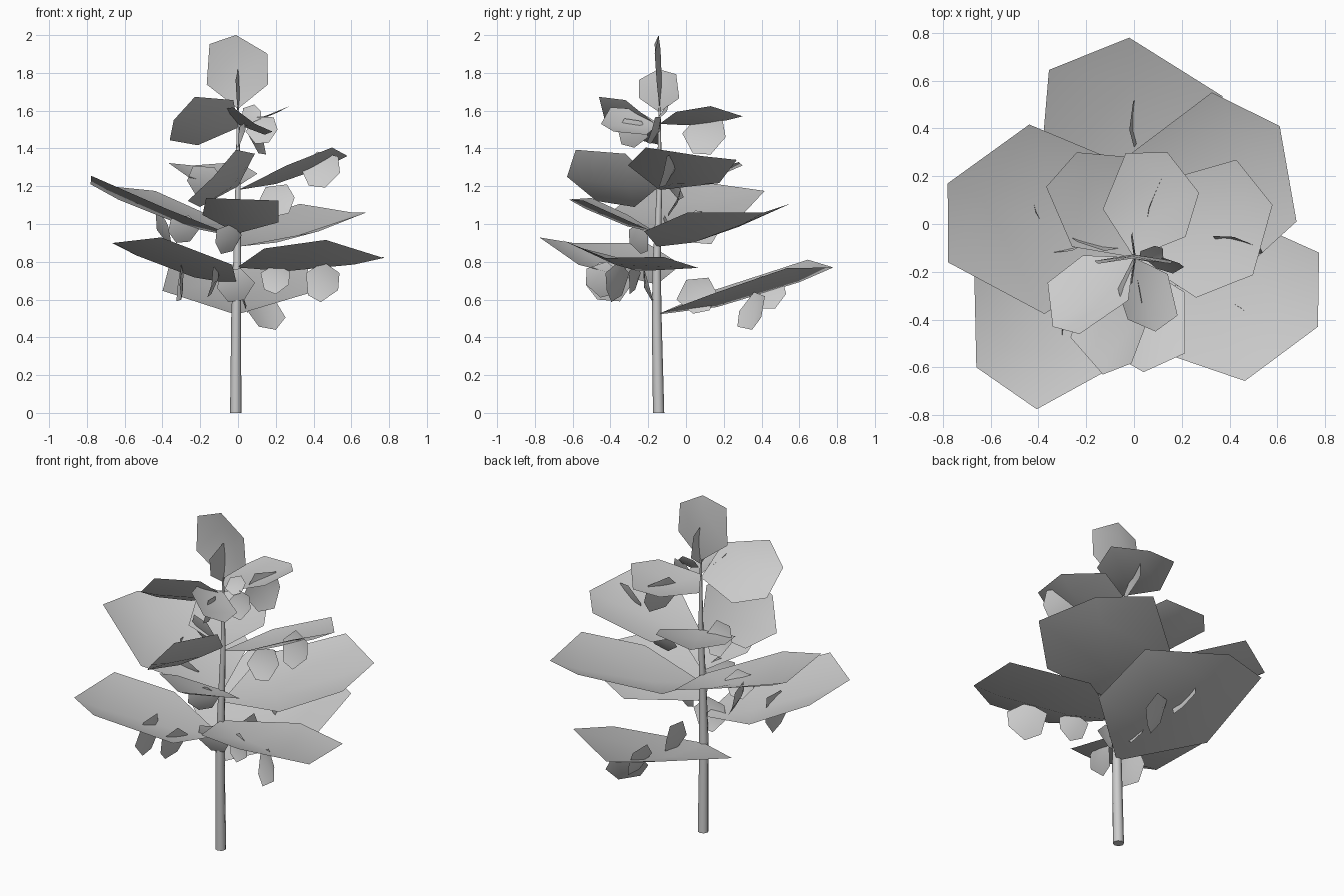
import bpy, math
from mathutils import Vector, Matrix

if "Cube" in bpy.data.objects:
    bpy.data.objects.remove(bpy.data.objects["Cube"])


def make_object(name, verts, faces):
    mesh = bpy.data.meshes.new(name)
    mesh.from_pydata([tuple(v) for v in verts], [], faces)
    mesh.update()
    for p in mesh.polygons:
        p.use_smooth = True
    obj = bpy.data.objects.new(name, mesh)
    bpy.context.collection.objects.link(obj)
    return obj


# trunk: tapered eight-sided stem, slightly bent
PATH = [(-.012, -.145, 0, .030), (-.010, -.155, .5, .026), (-.004, -.155, .8, .021),
        (0, -.14, 1.2, .014), (0, -.14, 1.62, .005)]


def trunk_at(z):
    for a, b in zip(PATH, PATH[1:]):
        if z <= b[2]:
            return Vector(a[:3]).lerp(Vector(b[:3]), (z - a[2]) / (b[2] - a[2]))
    return Vector(PATH[-1][:3])


N = 8
verts, faces = [], []
for x, y, z, r in PATH:
    for i in range(N):
        t = 2 * math.pi * i / N
        verts.append((x + r * math.cos(t), y + r * math.sin(t), z))
for k in range(len(PATH) - 1):
    for i in range(N):
        j = (i + 1) % N
        faces.append((k * N + i, k * N + j, (k + 1) * N + j, (k + 1) * N + i))
faces.append(tuple(reversed(range(N))))
trunk = make_object("trunk", verts, faces)
trunk.data.polygons[-1].use_smooth = False

# leaf outline: (along, across, height) as parts of leaf length, cupped along the midline
LEAF = [(0, 0, 0), (.33, .40, .04), (.33, 0, -.045), (.33, -.40, .04),
        (.88, .35, .07), (.8, 0, -.03), (.75, -.40, .07), (1, 0, 0)]
LEAF_FACES = [(0, 2, 1), (0, 3, 2), (1, 2, 5, 4), (2, 3, 6, 5), (4, 5, 7), (5, 6, 7)]


def leaf(name, base, tip, roll, width=1.0, side=None, cup=1.0):
    base, tip = Vector(base), Vector(tip)
    axis = tip - base
    length = axis.length
    axis.normalize()
    side = Vector(side) if side else Vector((-axis.y, axis.x, 0)).normalized()
    side = Matrix.Rotation(math.radians(roll), 3, axis) @ side
    normal = axis.cross(side)
    pts = [base + length * (u * axis + v * width * side + h * cup * normal) for u, v, h in LEAF]
    make_object(name, pts, LEAF_FACES)


# large leaves growing from the trunk in whorls: base z, tip x y z, roll
BIG = [
    (.52, -.02, .78, .77, 1), (.68, -.66, -.60, .90, 0), (.77, .77, -.43, .82, -9),
    (.88, .61, .41, 1.06, 2), (.93, -.78, .17, 1.21, 4), (.95, .04, -.62, 1.13, -6),
    (1.18, .58, .08, 1.36, -11), (1.20, -.24, .30, 1.31, -3), (1.20, -.13, -.63, 1.25, 44),
    (1.51, -.34, -.43, 1.55, 42), (1.53, .09, -.45, 1.53, -32), (1.53, .14, .30, 1.57, -10),
]
for i, (bz, x, y, z, roll) in enumerate(BIG):
    leaf(f"large_leaf_{i + 1}", trunk_at(bz), (x, y, z), roll)

# upright leaves at the crown
leaf("top_leaf", (0, -.14, 1.61), (-.01, -.145, 2.0), 0, 1.04, side=(-1, 0, 0), cup=.8)
leaf("top_side_leaf", (0, -.14, 1.59), (0, -.145, 1.82), 0, 1.15, side=(0, 1, 0), cup=.8)

# small drooping leaves: base, tip, roll
SMALL = [
    ((.07, .36, .64), (.2, .35, .44), 45), ((.03, -.05, .6), (.02, .16, .64), 80),
    ((0, .32, .64), (.01, .53, .63), 70), ((.36, -.3, .74), (.53, -.42, .65), 80),
    ((.12, -.24, .74), (.27, -.3, .68), 80), ((-.3, -.33, .80), (-.3, -.47, .6), 85),
    ((.09, -.2, .69), (-.11, -.22, .66), 75), ((-.1, -.33, .73), (-.14, -.53, .68), 75),
    ((-.37, -.02, .99), (-.43, .18, .97), 72), ((-.2, -.08, .98), (-.37, -.11, .96), 68),
    ((.33, -.05, 1.3), (.54, -.12, 1.27), 70), ((.1, -.06, 1.1), (.3, -.04, 1.14), 65),
    ((-.06, -.1, 1.2), (-.27, -.05, 1.23), 68), ((.05, -.02, 1.48), (.13, .21, 1.46), 75),
    ((.02, -.15, 1.56), (.12, -.1, 1.6), 50), ((0, -.2, 1.46), (.04, -.36, 1.5), 80),
    ((.04, -.14, 1.49), (.21, -.18, 1.5), 70), ((.02, -.2, .94), (-.12, -.3, .9), 75),
]
for i, (b, t, roll) in enumerate(SMALL):
    leaf(f"small_leaf_{i + 1}", b, t, roll, 1.08)
